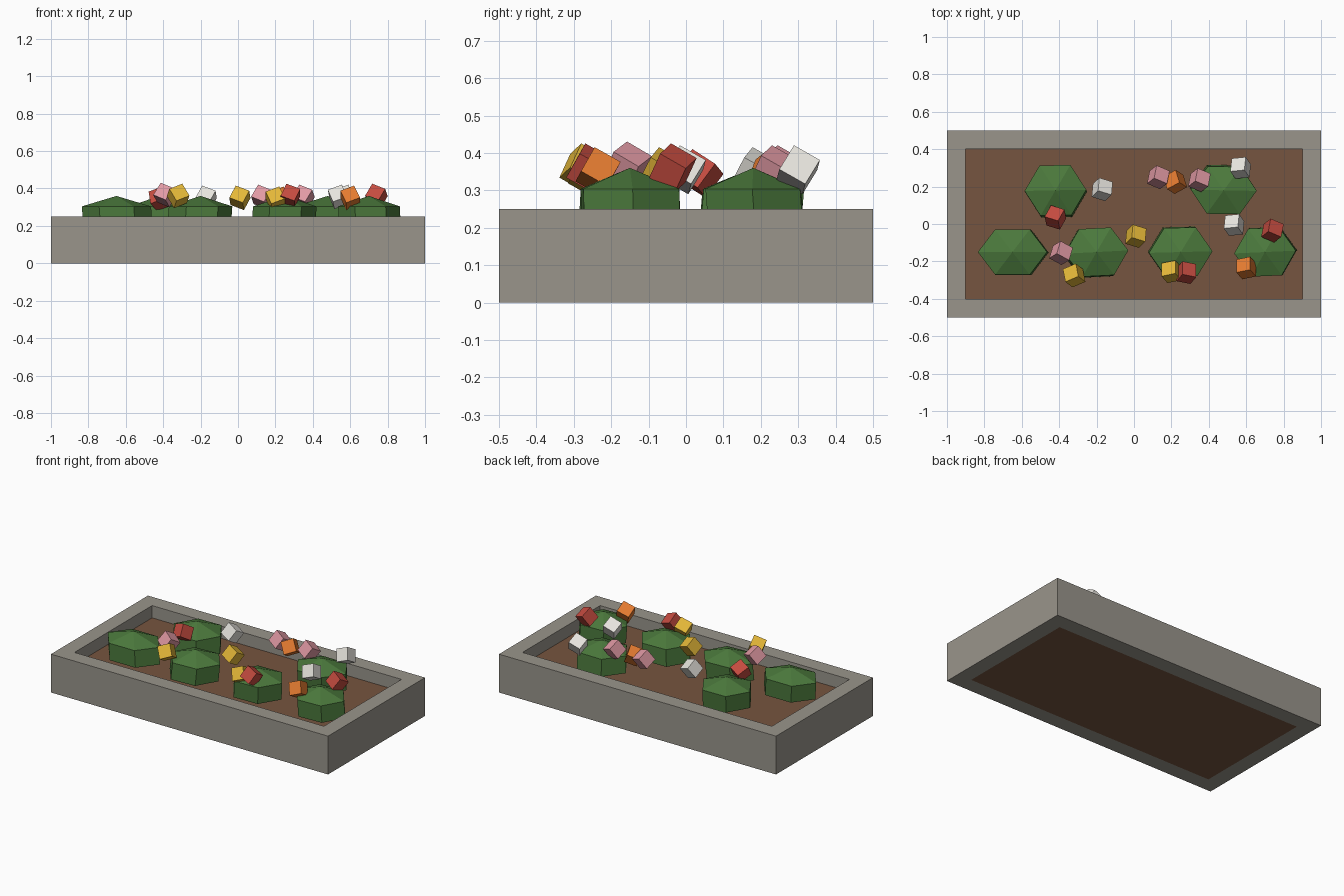
import bpy
import bmesh
from math import cos, sin, pi
from mathutils import Matrix, Euler, Vector

if "Cube" in bpy.data.objects:
    bpy.data.objects.remove(bpy.data.objects["Cube"])


def material(name, rgb):
    m = bpy.data.materials.new(name)
    m.diffuse_color = (*rgb, 1)
    m.use_nodes = True
    m.node_tree.nodes["Principled BSDF"].inputs["Base Color"].default_value = m.diffuse_color
    return m


STONE = material("stone", (0.32, 0.30, 0.26))
SOIL = material("soil", (0.18, 0.09, 0.05))
LEAF = material("leaf", (0.07, 0.19, 0.045))
PETALS = {
    "red": material("red_petal", (0.55, 0.07, 0.05)),
    "orange": material("orange_petal", (0.78, 0.20, 0.03)),
    "yellow": material("yellow_petal", (0.78, 0.48, 0.04)),
    "pink": material("pink_petal", (0.75, 0.32, 0.37)),
    "white": material("white_petal", (0.80, 0.78, 0.73)),
}


def finish(name, bm, mat, location=(0, 0, 0)):
    bmesh.ops.recalc_face_normals(bm, faces=bm.faces)
    mesh = bpy.data.meshes.new(name)
    bm.to_mesh(mesh)
    bm.free()
    mesh.materials.append(mat)
    obj = bpy.data.objects.new(name, mesh)
    obj.location = location
    bpy.context.collection.objects.link(obj)
    return obj


# Planter frame: a rectangular wall profile swept round the four corners
bm = bmesh.new()
profile = [(1.0, 0.5, 0), (1.0, 0.5, 0.25), (0.9, 0.4, 0.25), (0.9, 0.4, 0)]
corners = [(1, 1), (-1, 1), (-1, -1), (1, -1)]
rings = [[bm.verts.new((x * sx, y * sy, z)) for x, y, z in profile]
         for sx, sy in corners]
for i in range(4):
    a, b = rings[i], rings[(i + 1) % 4]
    for j in range(4):
        k = (j + 1) % 4
        bm.faces.new((a[j], a[k], b[k], b[j]))
finish("planter_frame", bm, STONE)

# Soil block filling the frame
bm = bmesh.new()
bmesh.ops.create_cube(bm, size=1, matrix=Matrix.Diagonal((1.8, 0.8, 0.17, 1)))
finish("soil", bm, SOIL, (0, 0, 0.085))


# Bushes: six-sided, three-ring squashed spheres with a slightly shifted lower ring
def bush(name, x, y, rx, ry, yaw, shift):
    bm = bmesh.new()
    top = bm.verts.new((0, 0, 0.11))
    bottom = bm.verts.new((shift[0], shift[1], -0.11))
    angles = [yaw + i * pi / 3 for i in range(6)]
    upper = [bm.verts.new((rx * cos(a), ry * sin(a), 0.054)) for a in angles]
    lower = [bm.verts.new((rx * cos(a) + shift[0], ry * sin(a) + shift[1], -0.055))
             for a in angles]
    for i in range(6):
        j = (i + 1) % 6
        bm.faces.new((top, upper[i], upper[j]))
        bm.faces.new((upper[i], lower[i], lower[j], upper[j]))
        bm.faces.new((bottom, lower[j], lower[i]))
    finish(name, bm, LEAF, (x, y, 0.25))


BUSHES = [
    (-0.65, -0.15, 0.185, 0.140, 0.00, (0.008, -0.002)),
    (-0.20, -0.15, 0.170, 0.147, 0.06, (-0.008, -0.006)),
    (0.25, -0.15, 0.170, 0.150, 0.03, (-0.006, 0.004)),
    (0.70, -0.15, 0.165, 0.148, 0.05, (0.006, 0.003)),
    (-0.42, 0.18, 0.165, 0.155, 0.02, (0.004, -0.009)),
    (0.48, 0.18, 0.176, 0.146, -0.02, (-0.004, 0.008)),
]
for n, spec in enumerate(BUSHES, 1):
    bush(f"bush_{n}", *spec)

# Flowers: small tilted cubes (colour, x, y, z, yaw)
FLOWERS = [
    ("pink", 0.13, 0.25, 0.355, -0.4), ("orange", 0.22, 0.225, 0.345, 0.5),
    ("pink", 0.35, 0.235, 0.355, -0.4), ("white", 0.57, 0.30, 0.355, 0.1),
    ("white", -0.17, 0.185, 0.35, -0.3), ("red", -0.42, 0.035, 0.345, -0.3),
    ("pink", -0.39, -0.155, 0.365, -0.5), ("yellow", -0.32, -0.275, 0.36, 0.4),
    ("yellow", 0.01, -0.065, 0.35, -0.3), ("yellow", 0.20, -0.255, 0.345, 0.2),
    ("red", 0.28, -0.26, 0.36, -0.2), ("white", 0.535, -0.005, 0.355, 0.1),
    ("red", 0.74, -0.035, 0.36, -0.4), ("orange", 0.60, -0.235, 0.35, 0.2),
]
for n, (colour, x, y, z, yaw) in enumerate(FLOWERS, 1):
    bm = bmesh.new()
    bmesh.ops.create_cube(bm, size=0.08)
    flower = finish(f"{colour}_flower_{n}", bm, PETALS[colour], (x, y, z))
    tilt = 0.35 if n % 2 else -0.35
    flower.rotation_euler = Euler((-0.55, tilt, yaw))
